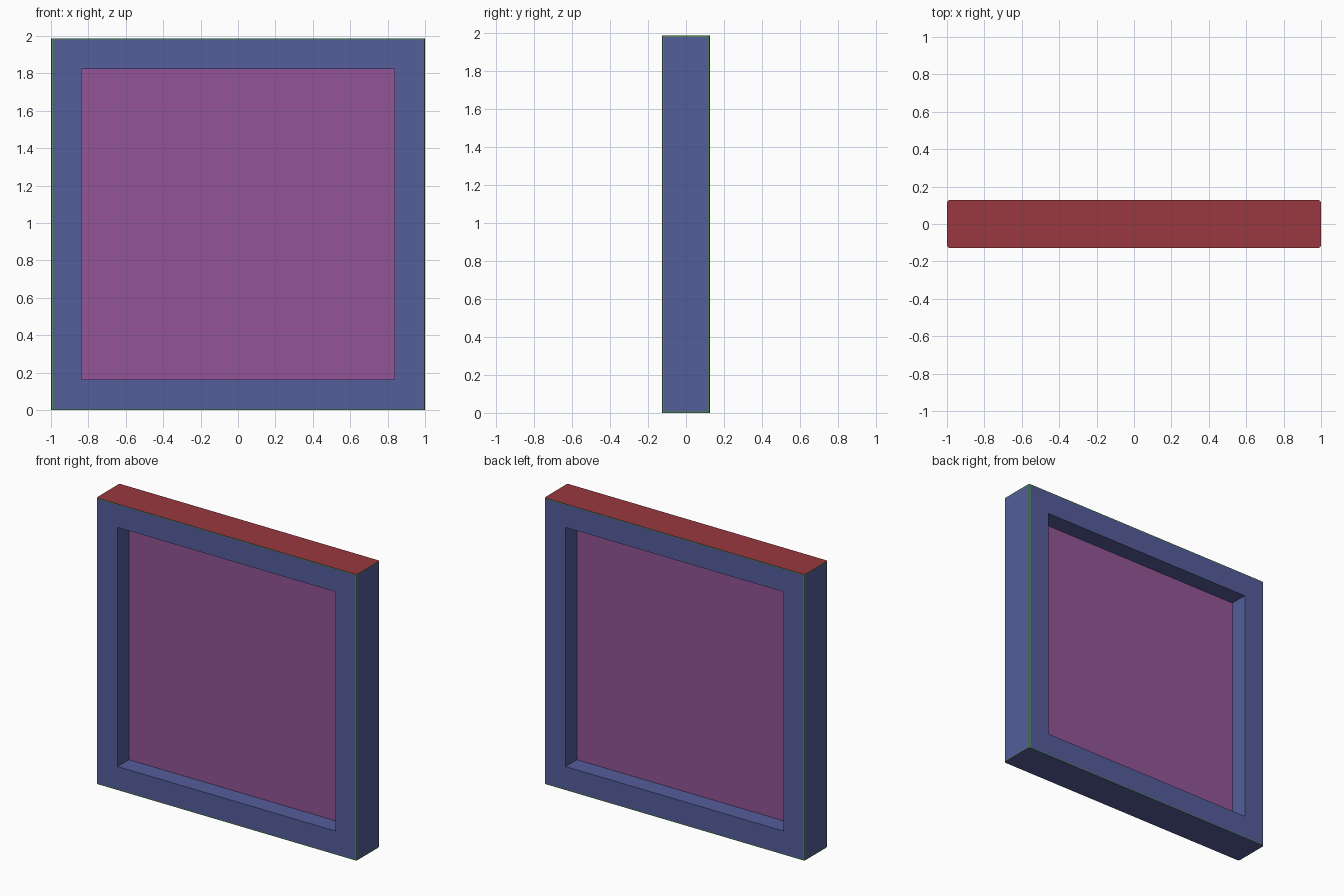
import bpy, bmesh

if "Cube" in bpy.data.objects:
    bpy.data.objects.remove(bpy.data.objects["Cube"])

W, D, H = 2.0, 0.254, 1.987      # outer size
BORDER = 0.163                   # frame width around the opening
EDGE = 0.012                     # rounded upright edges
RIM = 0.006                      # thin trim line at top and bottom


def material(name, rgb):
    m = bpy.data.materials.new(name)
    m.diffuse_color = (*rgb, 1)
    m.use_nodes = True
    m.node_tree.nodes["Principled BSDF"].inputs["Base Color"].default_value = m.diffuse_color
    return m


blue = material("frame_blue", (0.09, 0.11, 0.33))
red = material("top_red", (0.32, 0.04, 0.05))
green = material("edge_green", (0.08, 0.25, 0.09))
violet = material("panel_violet", (0.29, 0.09, 0.31))


def box(bm, size, centre):
    verts = bmesh.ops.create_cube(bm, size=1)["verts"]
    bmesh.ops.scale(bm, vec=size, verts=verts)
    bmesh.ops.translate(bm, vec=centre, verts=verts)


def make(name, bm, mats):
    me = bpy.data.meshes.new(name)
    bm.to_mesh(me)
    bm.free()
    for m in mats:
        me.materials.append(m)
    ob = bpy.data.objects.new(name, me)
    bpy.context.collection.objects.link(ob)
    return ob


# Frame body: rounded upright edges, red top, green edge trim
bm = bmesh.new()
box(bm, (W, D, H), (0, 0, H / 2))
upright = [e for e in bm.edges if abs(e.verts[0].co.z - e.verts[1].co.z) > 0.5]
bmesh.ops.bevel(bm, geom=upright, offset=EDGE, segments=2, profile=0.5, affect='EDGES')
for z in (RIM, H - RIM):
    bmesh.ops.bisect_plane(bm, geom=bm.verts[:] + bm.edges[:] + bm.faces[:],
                           plane_co=(0, 0, z), plane_no=(0, 0, 1))
bm.normal_update()
for f in bm.faces:
    n, z = f.normal, f.calc_center_median().z
    if n.z > 0.9:
        f.material_index = 1
    elif abs(n.z) < 0.1 and (max(abs(n.x), abs(n.y)) < 0.999 or not RIM < z < H - RIM):
        f.material_index = 2
frame = make("frame", bm, (blue, red, green))

# Square opening through the frame
inner = (W - 2 * BORDER, H - 2 * BORDER)
bm = bmesh.new()
box(bm, (inner[0], 1, inner[1]), (0, 0, H / 2))
cutter = make("opening_cutter", bm, (blue,))
cutter.hide_render = True
cutter.hide_viewport = True
cutter.display_type = 'WIRE'
mod = frame.modifiers.new("opening", 'BOOLEAN')
mod.operation = 'DIFFERENCE'
mod.solver = 'EXACT'
mod.object = cutter

# Thin panel in the middle of the frame
bm = bmesh.new()
box(bm, (inner[0], 0.004, inner[1]), (0, 0, H / 2))
make("panel", bm, (violet,))
